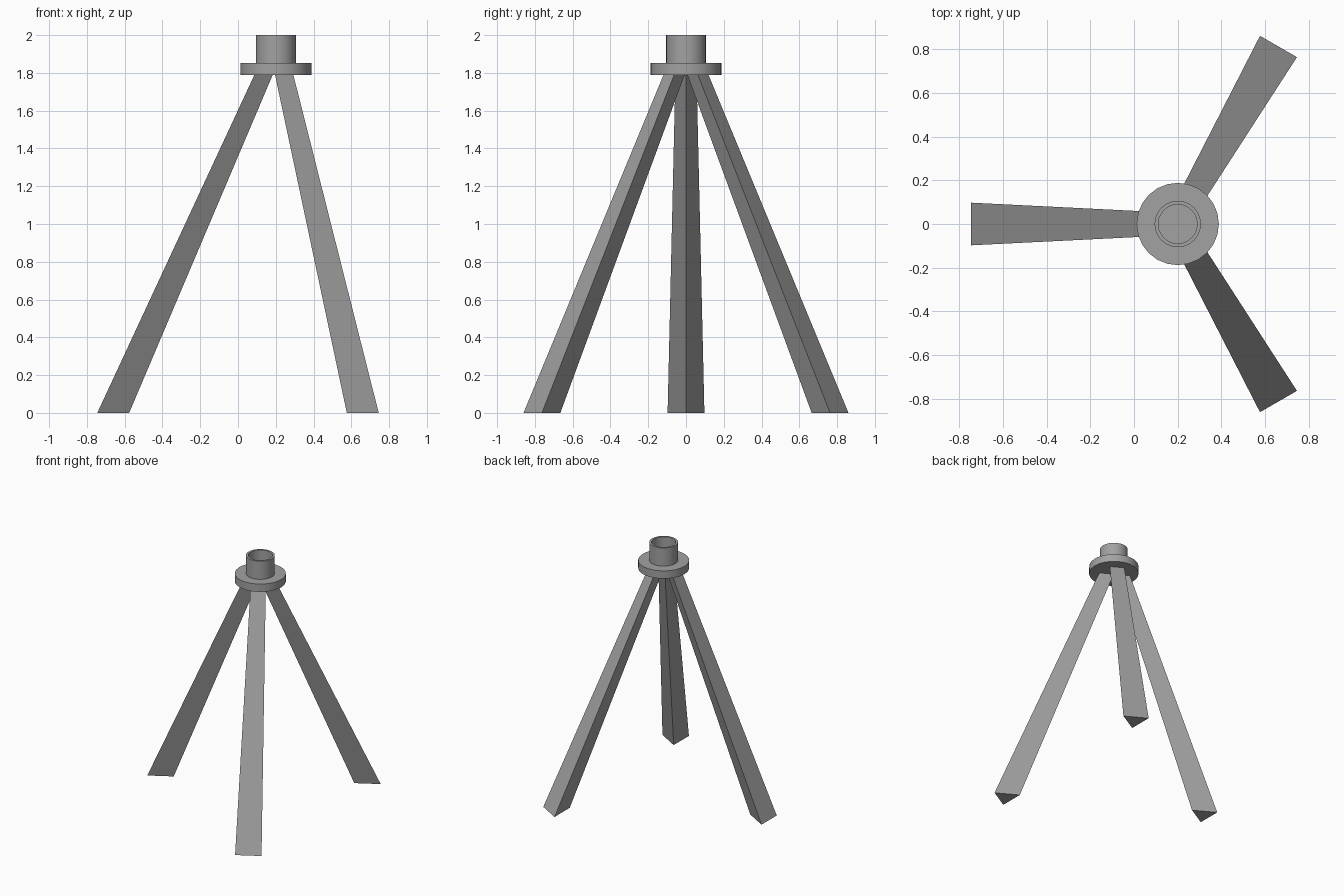
import bpy
import bmesh
from math import radians, sqrt, cos, sin, tau
from mathutils import Matrix, Vector

if "Cube" in bpy.data.objects:
    bpy.data.objects.remove(bpy.data.objects["Cube"], do_unlink=True)

HUB_X = 0.2        # axis of the round top parts
LEG_X = 0.192      # axis the legs are arranged around
FLANGE_Z = 1.79
SOCKET_Z = 1.853
SIDES = 24

grey = bpy.data.materials.new("plain_grey")
grey.use_nodes = True
colour = (0.36, 0.36, 0.36, 1)
grey.diffuse_color = colour
grey.node_tree.nodes["Principled BSDF"].inputs["Base Color"].default_value = colour


def add_object(name, bm, location):
    bmesh.ops.recalc_face_normals(bm, faces=bm.faces)
    mesh = bpy.data.meshes.new(name)
    bm.to_mesh(mesh)
    bm.free()
    mesh.materials.append(grey)
    obj = bpy.data.objects.new(name, mesh)
    obj.location = location
    bpy.context.collection.objects.link(obj)
    return obj


def lathe(name, profile, location):
    """Revolve (radius, height) points into a closed round part."""
    bm = bmesh.new()
    rings = []
    for r, z in profile:
        rings.append([bm.verts.new((r * cos(tau * i / SIDES), r * sin(tau * i / SIDES), z))
                      for i in range(SIDES)])
    for low, high in zip(rings, rings[1:]):
        for i in range(SIDES):
            j = (i + 1) % SIDES
            bm.faces.new((low[i], low[j], high[j], high[i]))
    bm.faces.new(rings[0])
    bm.faces.new(rings[-1])
    obj = add_object(name, bm, location)
    bpy.ops.object.select_all(action='DESELECT')
    obj.select_set(True)
    bpy.context.view_layer.objects.active = obj
    bpy.ops.object.shade_smooth_by_angle(angle=radians(35))
    return obj


def leg(name, angle):
    """Tapered three-sided leg, flat side out and ridge towards the axis."""
    bm = bmesh.new()
    ends = []
    for z, radius, half in ((0, 0.937, 0.0975), (FLANGE_Z, 0.105, 0.056)):
        corners = ((radius, -half), (radius, half), (radius - half * sqrt(3), 0))
        ends.append([bm.verts.new(Vector((x, y, z))) for x, y in corners])
    foot, top = ends
    bm.faces.new(foot)
    bm.faces.new(top)
    for i in range(3):
        j = (i + 1) % 3
        bm.faces.new((foot[i], foot[j], top[j], top[i]))
    bm.transform(Matrix.Rotation(radians(angle), 4, 'Z'))
    return add_object(name, bm, (LEG_X, 0, 0))


# Three legs
for name, angle in (("right_leg", 180), ("back_left_leg", 60), ("front_left_leg", -60)):
    leg(name, angle)

# Round plate on top of the legs
lathe("flange", [(0.188, 0), (0.188, SOCKET_Z - FLANGE_Z)], (HUB_X, 0, FLANGE_Z))

# Hollow socket, open at the top, with a floor level with the plate
depth = 2 - SOCKET_Z
lathe("socket", [(0.106, 0), (0.106, depth), (0.089, depth), (0.089, 0.002)],
      (HUB_X, 0, SOCKET_Z))
